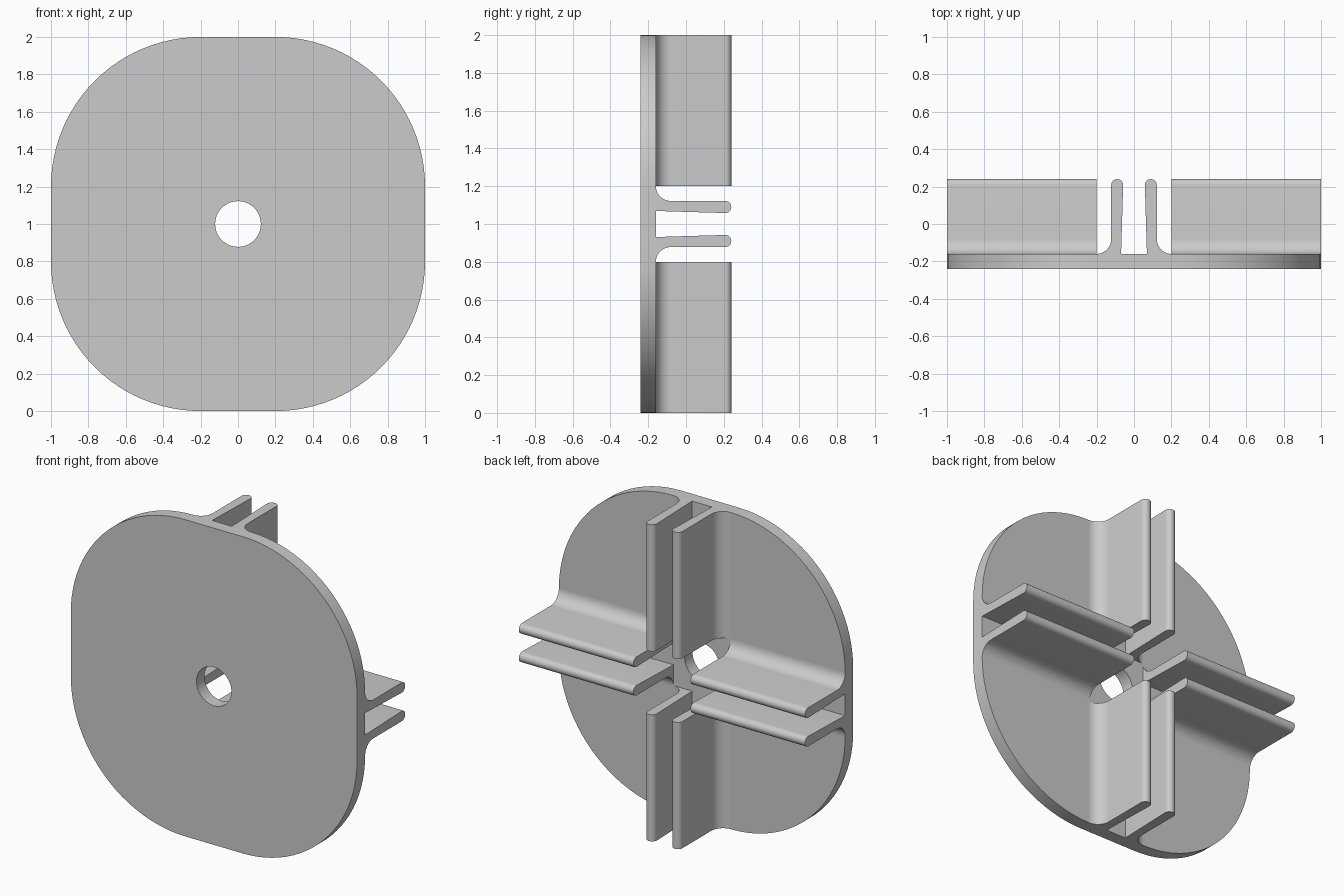
import bpy, bmesh
from math import sin, cos, pi, radians
from mathutils import Matrix, Vector

cube = bpy.data.objects.get("Cube")
if cube:
    bpy.data.objects.remove(cube, do_unlink=True)

FRONT, BACK, TIP = -0.24, -0.16, 0.24   # depth of plate faces and fin tips
CENTRE = Vector((0, 0, 1))

grey = bpy.data.materials.new("light grey")
grey.use_nodes = True
colour = (0.6, 0.6, 0.6, 1)
grey.diffuse_color = colour
grey.node_tree.nodes["Principled BSDF"].inputs["Base Color"].default_value = colour


def arc(cx, cy, r, start, end, steps):
    """Points along an arc, angles in degrees."""
    angles = [radians(start + (end - start) * i / steps) for i in range(steps + 1)]
    return [(cx + r * cos(a), cy + r * sin(a)) for a in angles]


def finish(bm, name):
    bmesh.ops.recalc_face_normals(bm, faces=bm.faces)
    mesh = bpy.data.meshes.new(name)
    bm.to_mesh(mesh)
    bm.free()
    mesh.materials.append(grey)
    obj = bpy.data.objects.new(name, mesh)
    bpy.context.collection.objects.link(obj)
    bpy.ops.object.select_all(action='DESELECT')
    obj.select_set(True)
    bpy.context.view_layer.objects.active = obj
    bpy.ops.object.shade_smooth_by_angle(angle=radians(30))
    return obj


def build_plate():
    """Rounded square plate with a round bore."""
    outline = []
    for k, (sx, sz) in enumerate([(1, 1), (-1, 1), (-1, -1), (1, -1)]):
        outline += arc(0.2 * sx, 0.2 * sz, 0.8, 90 * k, 90 * k + 90, 24)
    n = len(outline)
    bore = [(0.122 * cos(2 * pi * (i + 0.5) / n), 0.122 * sin(2 * pi * (i + 0.5) / n))
            for i in range(n)]
    bm = bmesh.new()
    rings = [[bm.verts.new((x, y, z + 1)) for x, z in pts]
             for pts, y in [(outline, FRONT), (outline, BACK), (bore, BACK), (bore, FRONT)]]
    for a, b in zip(rings, rings[1:] + rings[:1]):
        for i in range(n):
            j = (i + 1) % n
            bm.faces.new((a[i], a[j], b[j], b[i]))
    finish(bm, "plate")


def build_fin(name, turn, side):
    """Round-tipped fin with a fillet on its outer foot, running outwards from the bore."""
    profile = [(0.069, BACK)]
    profile += arc(0.09, TIP - 0.032, 0.032, 180, 0, 12)
    profile += arc(0.202, BACK + 0.08, 0.08, 180, 270, 12)
    rotation = Matrix.Rotation(turn, 3, 'Y')
    bm = bmesh.new()
    verts = [bm.verts.new(rotation @ Vector((0.2, y, side * u)) + CENTRE) for u, y in profile]
    face = bm.faces.new(verts)
    result = bmesh.ops.extrude_face_region(bm, geom=[face], use_keep_orig=True)
    moved = [v for v in result["geom"] if isinstance(v, bmesh.types.BMVert)]
    bmesh.ops.translate(bm, verts=moved, vec=rotation @ Vector((0.8, 0, 0)))
    finish(bm, name)


build_plate()
# Four arms, each a pair of facing fins
for k, arm in enumerate(["left", "bottom", "right", "top"]):
    for side, label in [(1, "a"), (-1, "b")]:
        build_fin(f"{arm}_fin_{label}", k * pi / 2, side)
